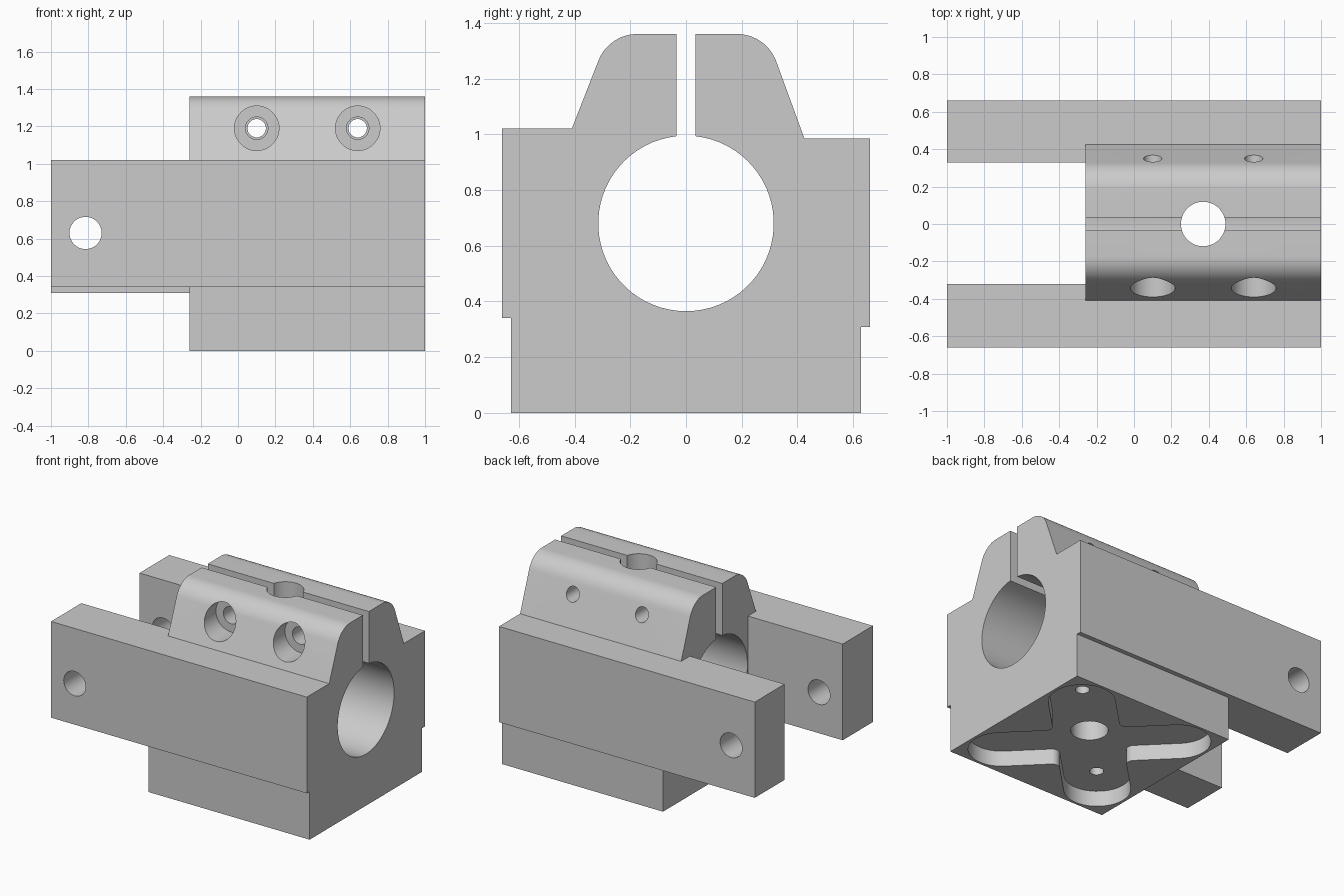
import bpy, bmesh, math
from mathutils import Vector, Matrix

cube = bpy.data.objects.get("Cube")
if cube:
    bpy.data.objects.remove(cube, do_unlink=True)

steel = bpy.data.materials.new("plain_grey")
steel.use_nodes = True
GREY = (0.6, 0.6, 0.6, 1)
steel.diffuse_color = GREY
steel.node_tree.nodes["Principled BSDF"].inputs["Base Color"].default_value = GREY


def rounded(points, steps=12):
    """Outline from (u, v, radius) corners, each corner filleted."""
    out = []
    for i, (u, v, r) in enumerate(points):
        p = Vector((u, v))
        if r == 0:
            out.append(p)
            continue
        a = (Vector(points[i - 1][:2]) - p).normalized()
        b = (Vector(points[(i + 1) % len(points)][:2]) - p).normalized()
        half = a.angle(b) / 2
        centre = p + (a + b).normalized() * (r / math.sin(half))
        start = p + a * (r / math.tan(half)) - centre
        end = p + b * (r / math.tan(half)) - centre
        sweep = start.angle_signed(end)
        for k in range(steps + 1):
            out.append(centre + Matrix.Rotation(-sweep * k / steps, 2) @ start)
    return out


def prism(name, outline, lo, hi, axis):
    """Extrude a 2D outline along x or z."""
    place = (lambda p, d: (d, p[0], p[1])) if axis == "x" else (lambda p, d: (p[0], p[1], d))
    bm = bmesh.new()
    face = bm.faces.new([bm.verts.new(place(p, lo)) for p in outline])
    grown = bmesh.ops.extrude_face_region(bm, geom=[face])
    shift = Vector(place((0, 0), hi - lo))
    bmesh.ops.translate(bm, vec=shift, verts=[g for g in grown["geom"] if isinstance(g, bmesh.types.BMVert)])
    bmesh.ops.recalc_face_normals(bm, faces=bm.faces)
    mesh = bpy.data.meshes.new(name)
    bm.to_mesh(mesh)
    bm.free()
    mesh.materials.append(steel)
    obj = bpy.data.objects.new(name, mesh)
    bpy.context.collection.objects.link(obj)
    return obj


def rod(name, radius, centre, length, axis):
    """Round cutter along y or z."""
    turn = (math.pi / 2, 0, 0) if axis == "y" else (0, 0, 0)
    bpy.ops.mesh.primitive_cylinder_add(vertices=48, radius=radius, depth=length,
                                        location=centre, rotation=turn)
    obj = bpy.context.object
    obj.name = name
    obj.data.materials.append(steel)
    return obj


def combine(target, other, operation):
    other.hide_render = True
    mod = target.modifiers.new(operation.lower(), "BOOLEAN")
    mod.operation, mod.solver, mod.object = operation, "EXACT", other
    bpy.context.view_layer.objects.active = target
    bpy.ops.object.modifier_apply(modifier=mod.name)
    bpy.data.objects.remove(other, do_unlink=True)


# Clamp block section: stepped sides, split top and round bore
BACK, BORE_R, BORE_Z, SLOT = -0.26, 0.315, 0.68, 0.034
left = [(-SLOT, 1.36, 0), (-0.277, 1.36, 0.15), (-0.41, 1.02, 0), (-0.66, 1.02, 0),
        (-0.66, 0.34, 0), (-0.628, 0.34, 0), (-0.628, 0, 0)]
right = [(0.628, 0, 0), (0.628, 0.308, 0), (0.66, 0.308, 0), (0.66, 0.985, 0),
         (0.425, 0.985, 0), (0.288, 1.36, 0.15), (SLOT, 1.36, 0)]
outline = rounded(left + right)
gap = math.asin(SLOT / BORE_R)
for k in range(65):
    t = gap + (2 * math.pi - 2 * gap) * k / 64
    outline.append(Vector((BORE_R * math.sin(t), BORE_Z + BORE_R * math.cos(t))))
block = prism("clamp_block", outline, BACK, 1, "x")

# Two side arms reaching out past the block
for y0, y1, z0, z1 in [(-0.66, -0.322, 0.34, 1.02), (0.328, 0.66, 0.308, 0.985)]:
    arm = prism("arm", [(y0, z0), (y1, z0), (y1, z1), (y0, z1)], -1, BACK + 0.1, "x")
    combine(block, arm, "UNION")

# Cross-shaped pocket under the base
MID = 0.37
REACH, HALF = 0.775, 0.213
corners = []
for q in range(4):
    spin = Matrix.Rotation(math.radians(45 + 90 * q), 2)
    for u, v, r in [(REACH, -HALF, HALF * 0.99), (REACH, HALF, HALF * 0.99), (HALF, HALF, 0.05)]:
        p = spin @ Vector((u, v))
        corners.append((p.x + MID, p.y, r))
combine(block, prism("pocket_cutter", rounded(corners), -0.1, 0.11, "z"), "DIFFERENCE")

# Vertical centre hole and two blind dowel holes in the pocket
combine(block, rod("centre_cutter", 0.119, (MID, 0, 0.7), 2, "z"), "DIFFERENCE")
for s in (-1, 1):
    combine(block, rod("dowel_cutter", 0.045, (MID + s * 0.368, s * 0.368, 0.15), 0.4, "z"), "DIFFERENCE")

# Clamp screws: counterbore, clearance hole and smaller threaded hole
for x in (0.1, 0.64):
    combine(block, rod("counterbore_cutter", 0.119, (x, -0.47, 1.19), 0.5, "y"), "DIFFERENCE")
    combine(block, rod("clearance_cutter", 0.06, (x, -0.15, 1.19), 0.3, "y"), "DIFFERENCE")
    combine(block, rod("thread_cutter", 0.049, (x, 0.25, 1.19), 0.6, "y"), "DIFFERENCE")

# Pin hole across both arms
combine(block, rod("pin_cutter", 0.086, (-0.815, 0, 0.63), 2, "y"), "DIFFERENCE")

# Merge coplanar faces, keep machined edges crisp
bm = bmesh.new()
bm.from_mesh(block.data)
bmesh.ops.remove_doubles(bm, verts=bm.verts, dist=0.0001)
bmesh.ops.dissolve_limit(bm, angle_limit=0.002, verts=bm.verts, edges=bm.edges)
bm.to_mesh(block.data)
bm.free()
bpy.ops.object.select_all(action="DESELECT")
block.select_set(True)
bpy.context.view_layer.objects.active = block
bpy.ops.object.shade_smooth_by_angle(angle=math.radians(25))
